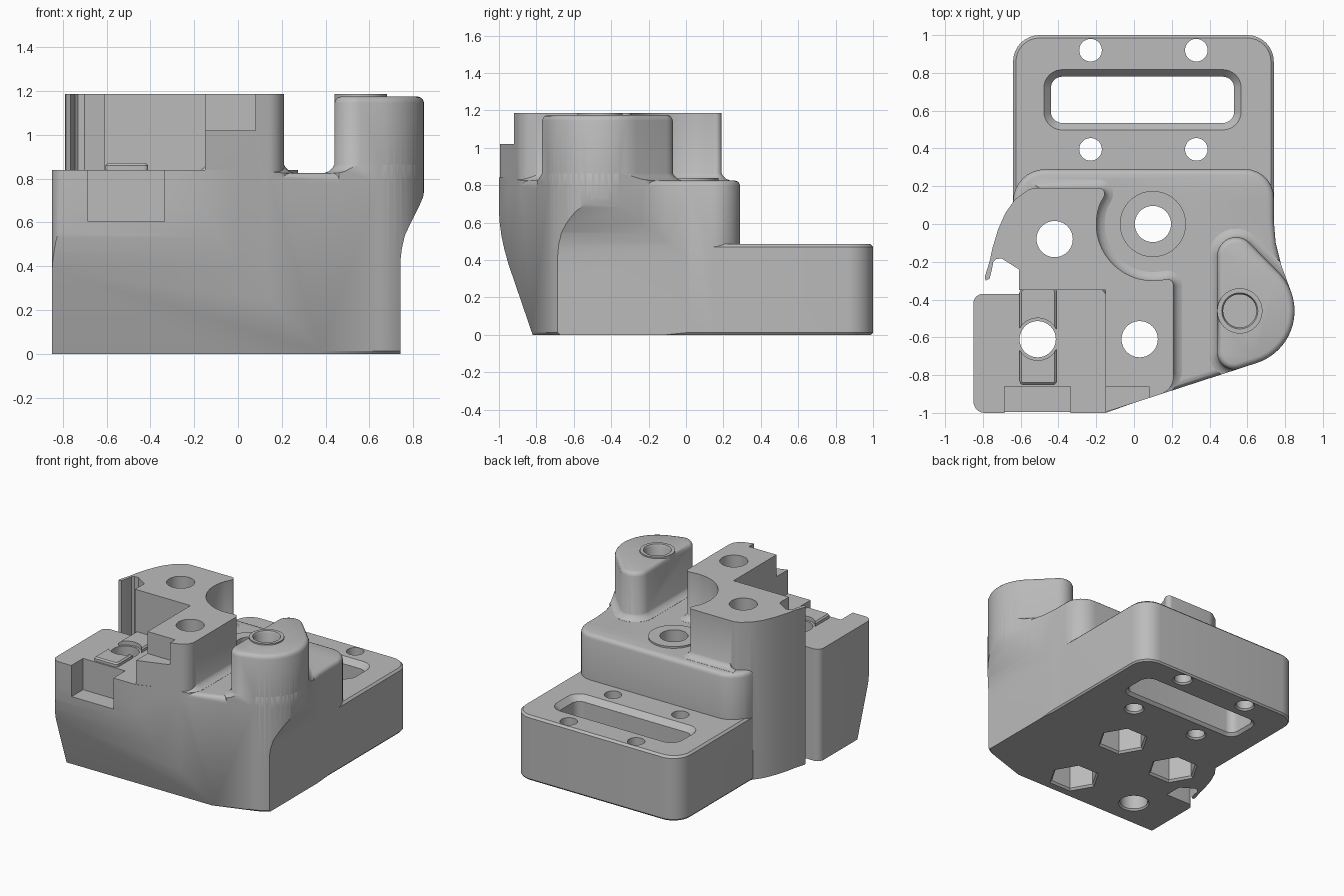
import bpy, bmesh
from math import cos, sin, tan, radians
from mathutils import Vector

if "Cube" in bpy.data.objects:
    bpy.data.objects.remove(bpy.data.objects["Cube"])

grey = bpy.data.materials.new("mid_grey")
grey.use_nodes = True
grey.diffuse_color = (0.5, 0.5, 0.5, 1)
grey.node_tree.nodes["Principled BSDF"].inputs["Base Color"].default_value = (0.5, 0.5, 0.5, 1)


def arc(cx, cy, r, a0, a1, n=16):
    return [(cx + r * cos(radians(a0 + (a1 - a0) * i / n)),
             cy + r * sin(radians(a0 + (a1 - a0) * i / n))) for i in range(n + 1)]


def circle(cx, cy, r, n=40):
    return arc(cx, cy, r, 0, 360, n)[:-1]


def rounded(points, n=8):
    """Polygon whose (x, y, r) corners are replaced by arcs."""
    out = []
    for i, p in enumerate(points):
        if len(p) == 2:
            out.append(p)
            continue
        c = Vector(p[:2])
        u = (Vector(points[i - 1][:2]) - c).normalized()
        v = (Vector(points[(i + 1) % len(points)][:2]) - c).normalized()
        half = u.angle(v) / 2
        centre = c + (u + v).normalized() * p[2] / sin(half)
        s = c + u * p[2] / tan(half) - centre
        e = c + v * p[2] / tan(half) - centre
        turn = -s.angle_signed(e)
        for k in range(n + 1):
            a = turn * k / n
            out.append((centre.x + s.x * cos(a) - s.y * sin(a),
                        centre.y + s.x * sin(a) + s.y * cos(a)))
    return out


def rect(x0, x1, y0, y1, r=0):
    corners = [(x0, y0), (x1, y0), (x1, y1), (x0, y1)]
    return rounded([c + (r,) for c in corners]) if r else corners


def grow(points, d):
    """Offset a counter-clockwise outline outward by d."""
    out = []
    for i, p in enumerate(points):
        p = Vector(p)
        a = (p - Vector(points[i - 1])).normalized()
        b = (Vector(points[(i + 1) % len(points)]) - p).normalized()
        n = Vector((a.y + b.y, -a.x - b.x)).normalized()
        out.append(tuple(p + n * d / max(0.4, n.dot(Vector((a.y, -a.x))))))
    return out


def loft(name, outline, levels, axis="z"):
    """Closed stack of offset outlines; levels are (height, offset)."""
    place = {"z": lambda a, b, h: (a, b, h), "x": lambda a, b, h: (h, a, b),
             "y": lambda a, b, h: (a, h, b)}[axis]
    area = sum(p[0] * q[1] - q[0] * p[1] for p, q in zip(outline, outline[1:] + outline[:1]))
    if area < 0:
        outline = outline[::-1]
    bm = bmesh.new()
    rings = [[bm.verts.new(place(a, b, h)) for a, b in (grow(outline, d) if d else outline)]
             for h, d in levels]
    n = len(outline)
    for lo, hi in zip(rings, rings[1:]):
        for i in range(n):
            bm.faces.new((lo[i], lo[(i + 1) % n], hi[(i + 1) % n], hi[i]))
    bm.faces.new(rings[0][::-1])
    bm.faces.new(rings[-1])
    if axis == "y":
        bmesh.ops.reverse_faces(bm, faces=bm.faces)
    mesh = bpy.data.meshes.new(name)
    bm.to_mesh(mesh)
    bm.free()
    mesh.materials.append(grey)
    obj = bpy.data.objects.new(name, mesh)
    bpy.context.collection.objects.link(obj)
    return obj


def closed(obj):
    bm = bmesh.new()
    bm.from_mesh(obj.data)
    result = all(e.is_manifold for e in bm.edges)
    bm.free()
    return result


def combine(target, other, operation):
    mod = target.modifiers.new("combine", "BOOLEAN")
    mod.operation, mod.object = operation, other
    mod.solver = "MANIFOLD" if closed(target) and closed(other) else "EXACT"
    bpy.context.view_layer.objects.active = target
    bpy.ops.object.modifier_apply(modifier=mod.name)
    bpy.data.objects.remove(other)


# Outlines
bulge = arc(0.56, -0.46, 0.29, -72, 20)


def slant(x):
    """Point on the angled front wall, tangent to the bulge."""
    return (x, bulge[0][1] + (x - bulge[0][0]) * tan(radians(18)))


main_outline = bulge + rounded([
    (0.78, -0.22), (0.75, -0.1), (0.74, 0.02), (0.74, 0.29, 0.15), (-0.64, 0.29, 0.17),
    (-0.64, 0.04), (-0.5, -0.05), (-0.3, -0.3), (-0.1, -0.6), slant(-0.05)])
post_outline = (arc(0.56, -0.46, 0.29, -72, 42) + arc(0.54, -0.17, 0.1, 42, 180)
                + arc(0.53, -0.68, 0.09, 180, 288))
tower_side = [slant(0.21) + (0.1,), (0.21, -0.285, 0.035)] + arc(0.1, 0, 0.3, -80, -200) \
    + [(-0.135, 0.19, 0.03)]
tower_outline = rounded([(-0.15, -0.35), slant(-0.15)] + tower_side + [
    (-0.55, 0.19, 0.1), (-0.63, 0.13), (-0.68, 0.06), (-0.72, -0.03), (-0.75, -0.13),
    (-0.765, -0.2), (-0.79, -0.28), (-0.785, -0.3), (-0.765, -0.29), (-0.752, -0.24),
    (-0.745, -0.2), (-0.73, -0.185), (-0.7, -0.183), (-0.61, -0.24), (-0.61, -0.35)])
fillet = [(0.78, 0.045), (0.826, 0.045), (0.833, 0.025), (0.85, 0.008), (0.88, -0.01)]

# Main body with rounded rim
body = loft("mount_body", main_outline, [(0, -0.01), (0.012, 0), (0.795, 0), (0.81, -0.005),
                                         (0.82, -0.014), (0.825, -0.03)])

# Slotted foot, clamp block, tower, post and raised pads
parts = [
    loft("slotted_foot", rect(-0.64, 0.74, -0.1, 1.0, 0.14),
         [(0, -0.01), (0.012, 0), (0.47, 0), (0.485, -0.015)]),
    loft("clamp_block", rounded([(-0.85, -0.37, 0.05), (-0.85, -1, 0.06), (-0.15, -1),
                                 slant(0), (0, -0.3), (-0.58, -0.3), (-0.61, -0.37)]),
         [(0, 0), (0.84, 0)]),
    loft("tower", tower_outline, [(0, 0), (1.185, 0)]),
    loft("post", post_outline, [(0.3, 0), (1.145, 0), (1.16, -0.006), (1.17, -0.015),
                                (1.175, -0.03)]),
    loft("post_boss", circle(0.56, -0.46, 0.12), [(1.1, 0), (1.185, 0)]),
    loft("bolt_pad", circle(0.1, 0, 0.175), [(0.7, 0), (0.838, 0)]),
]

# Fillets at the feet of the tower and post, kept within the body outline
for name, outline in (("post_fillet", post_outline),
                      ("tower_fillet", rounded([(-0.1, -0.4), (-0.08, -0.85)] + tower_side
                                               + [(-0.5, 0.19), (-0.45, 0.0)]))):
    flare = loft(name, outline, fillet)
    combine(flare, loft("envelope", main_outline, [(0, 0), (2, 0)]), "INTERSECT")
    parts.append(flare)

# Ridge on the clamp block, split around its bolt hole
ridge = loft("clamp_ridge", rect(-0.605, -0.41, -0.85, -0.34, 0.02),
             [(0.7, 0), (0.86, 0), (0.87, -0.01)])
combine(ridge, loft("ridge_cutter", circle(-0.51, -0.61, 0.112), [(0.84, 0), (1, 0)]), "DIFFERENCE")
parts.append(ridge)
for part in parts:
    combine(body, part, "UNION")

# Sloped front and tucked right side
cutters = [
    loft("front_slope_cutter", [(-1.2, -0.1), (-0.785, -0.1), (-0.82, 0), (-0.95, 0.38),
                                (-0.972, 0.46), (-0.987, 0.53), (-0.996, 0.6), (-1.001, 0.67),
                                (-1.2, 0.67)], [(-1.1, 0), (1.1, 0)], "x"),
    loft("side_tuck_cutter", [(0.741, -0.1), (0.741, 0.42), (0.748, 0.48), (0.762, 0.54),
                              (0.785, 0.59), (0.83, 0.68), (0.845, 0.715), (0.851, 0.75),
                              (1.2, 0.75), (1.2, -0.1)], [(-1.1, 0), (0.1, 0)], "y"),
    loft("clamp_pocket_cutter", rect(-0.685, -0.335, -1.1, -0.86), [(0.605, 0), (0.95, 0)]),
    loft("tower_step_cutter", rect(-0.25, 0.08, -1.1, -0.86), [(1.02, 0), (1.4, 0)]),
    loft("slot_cutter", rect(-0.44, 0.53, 0.535, 0.78, 0.06),
         [(-0.1, 0.02), (0, 0.02), (0.02, 0), (0.445, 0), (0.485, 0.037), (0.6, 0.037)]),
    loft("post_hole_cutter", circle(0.56, -0.46, 0.088), [(0.75, 0), (1.17, 0), (1.19, 0.01)]),
]
for x in (-0.23, 0.33):
    for y in (0.395, 0.92):
        cutters.append(loft("foot_hole_cutter", circle(x, y, 0.06, 28),
                            [(-0.1, 0.01), (0, 0.01), (0.012, 0), (0.6, 0)]))

# Bolt holes, three with hexagonal nut pockets beneath
for x, y in ((0.03, -0.61), (-0.42, -0.08), (0.1, 0), (-0.51, -0.61)):
    cutters.append(loft("bolt_hole_cutter", circle(x, y, 0.096),
                        [(-0.1, 0.01), (0, 0.01), (0.012, 0), (1.3, 0)]))
    if x > -0.5:
        cutters.append(loft("nut_pocket_cutter", circle(x, y, 0.165, 6),
                            [(-0.1, 0.012), (0, 0.012), (0.015, 0), (0.25, 0)]))
for cutter in cutters:
    combine(body, cutter, "DIFFERENCE")

bpy.ops.object.select_all(action="DESELECT")
body.select_set(True)
bpy.context.view_layer.objects.active = body
bpy.ops.object.shade_smooth_by_angle(angle=radians(32))
